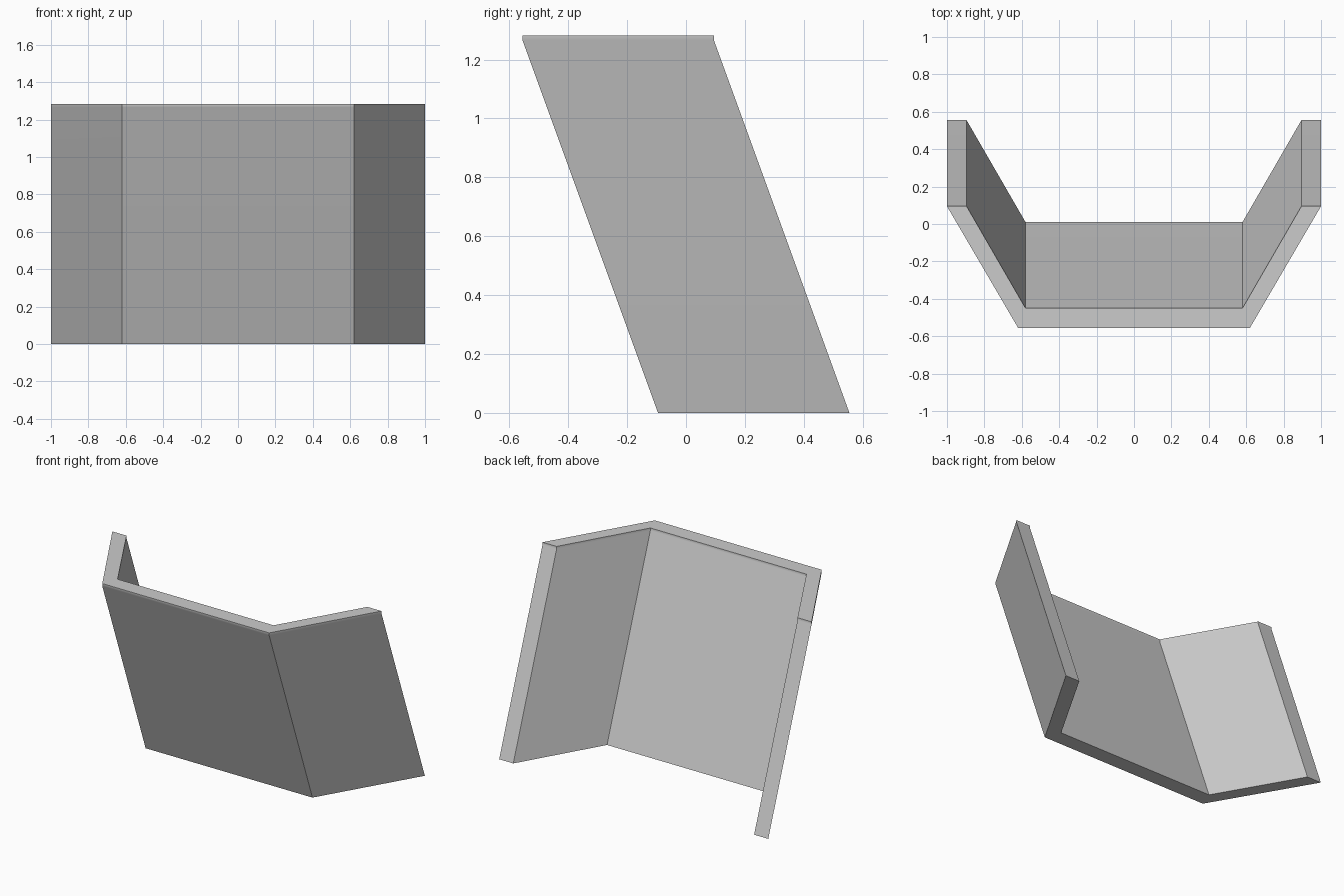
import bpy
import bmesh
import math

cube = bpy.data.objects.get("Cube")
if cube:
    bpy.data.objects.remove(cube, do_unlink=True)

# Single flat grey
grey = bpy.data.materials.new("plain_grey")
grey.use_nodes = True
colour = (0.6, 0.6, 0.6, 1)
grey.diffuse_color = colour
grey.node_tree.nodes["Principled BSDF"].inputs["Base Color"].default_value = colour


def symmetric(half):
    """Mirror a centre-to-end line across x, running from -x to +x."""
    return [(-x, y) for x, y in reversed(half)] + half


# Three-sided channel: matching outer and inner lines
outer = symmetric([(0.62, -0.555), (1.0, 0.095)])
inner = symmetric([(0.58, -0.45), (0.895, 0.095)])
profile = outer + inner[::-1]
n = len(profile)

# Leaning wall with a short upright lip: (height, backward shift)
levels = [(0.0, 0.46), (1.265, 0.0), (1.282, 0.0)]
bm = bmesh.new()
rings = [[bm.verts.new((x, y + shift, z)) for x, y in profile]
         for z, shift in levels]
for low, high in zip(rings, rings[1:]):
    for i in range(n):
        j = (i + 1) % n
        bm.faces.new((low[i], low[j], high[j], high[i]))

# Bottom and top caps, one panel per wall
for ring in (rings[0], rings[-1]):
    for i in range(len(outer) - 1):
        bm.faces.new((ring[i], ring[i + 1], ring[n - 2 - i], ring[n - 1 - i]))

bmesh.ops.recalc_face_normals(bm, faces=bm.faces)
mesh = bpy.data.meshes.new("leaning_wall")
bm.to_mesh(mesh)
bm.free()
mesh.materials.append(grey)
wall = bpy.data.objects.new("leaning_wall", mesh)
bpy.context.collection.objects.link(wall)

# Flat walls that blend softly into the lip
mesh.shade_smooth()
mesh.set_sharp_from_angle(angle=math.radians(30))
blend = wall.modifiers.new("soft_lip", 'WEIGHTED_NORMAL')
blend.keep_sharp = True
